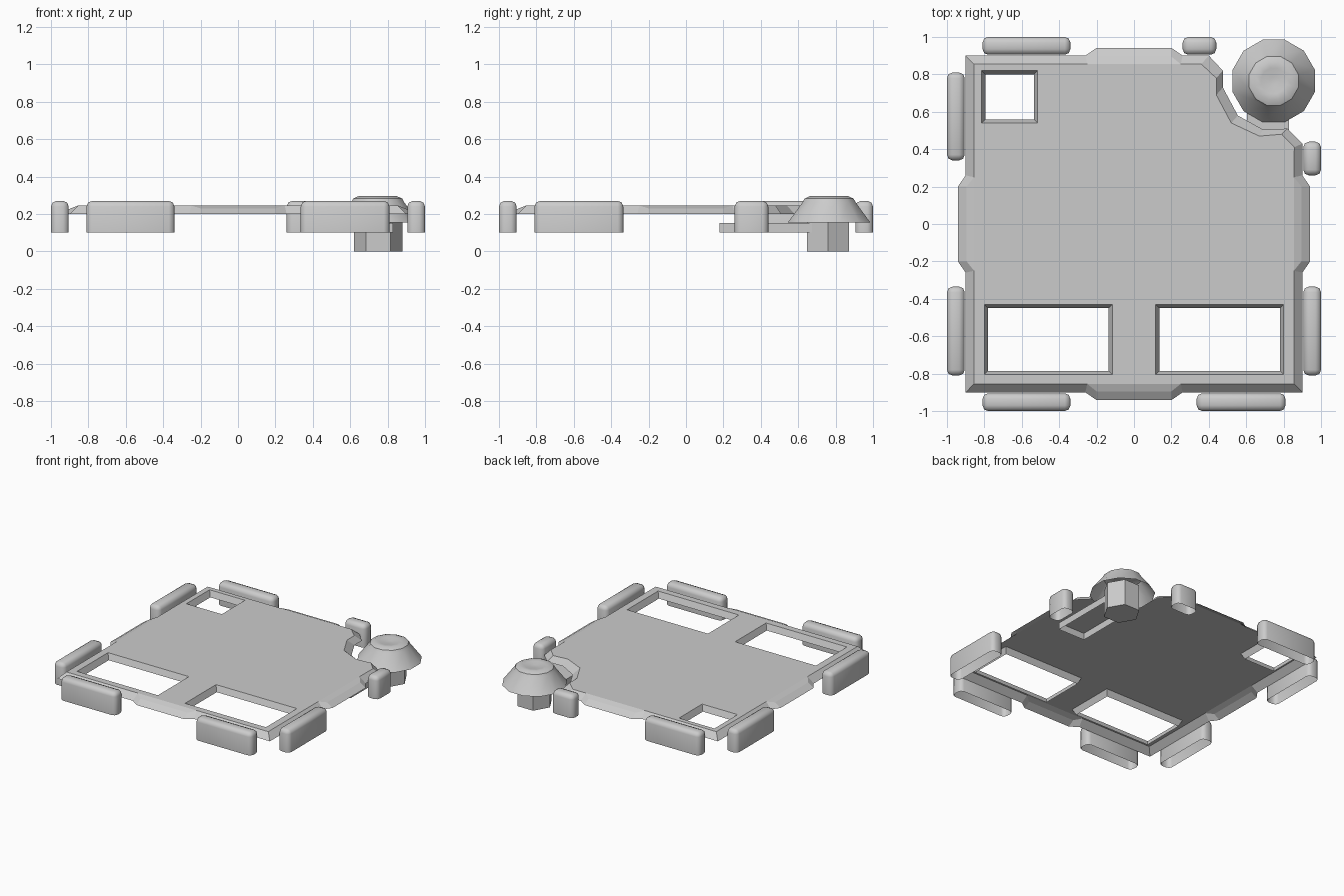
import bpy, bmesh, math

if "Cube" in bpy.data.objects:
    bpy.data.objects.remove(bpy.data.objects["Cube"])


def finish(bm, name, angle=None):
    bmesh.ops.recalc_face_normals(bm, faces=bm.faces)
    me = bpy.data.meshes.new(name)
    bm.to_mesh(me)
    bm.free()
    ob = bpy.data.objects.new(name, me)
    bpy.context.collection.objects.link(ob)
    if angle:
        bpy.ops.object.select_all(action='DESELECT')
        ob.select_set(True)
        bpy.context.view_layer.objects.active = ob
        bpy.ops.object.shade_smooth_by_angle(angle=math.radians(angle))
    return ob


def bridge(bm, a, b):
    n = len(a)
    for i in range(n):
        bm.faces.new((a[i], a[(i + 1) % n], b[(i + 1) % n], b[i]))


def turn(p, k):
    x, y, z = p
    for _ in range(k):
        x, y = -y, x
    return x, y, z


def rect(bm, x0, x1, y0, y1, z):
    return [bm.verts.new(p) for p in ((x0, y0, z), (x1, y0, z), (x1, y1, z), (x0, y1, z))]


# Deck plate: thin shell, sloped rim, tab on each side, notched corner, three windows
TOP, LOW, TAB = 0.245, 0.2, 0.23
side_in = [(-.855, -.855, TOP), (-.25, -.855, TOP), (-.2, -.895, TAB), (.2, -.895, TAB), (.25, -.855, TOP)]
side_out = [(-.9, -.9, LOW), (-.26, -.9, LOW), (-.2, -.942, LOW), (.2, -.942, LOW), (.26, -.9, LOW)]
notch_in = [(.857, .41), (.79, .48), (.67, .47), (.52, .54), (.44, .69), (.44, .78), (.36, .855)]
notch_out = [(.9, .43), (.82, .51), (.69, .505), (.555, .58), (.475, .73), (.475, .82), (.4, .9)]

bm = bmesh.new()
inner, outer, top = [], [], []
for k in range(4):
    pin = [turn(p, k) for p in side_in]
    pout = [turn(p, k) for p in side_out]
    if k == 2:
        pin[:1] = [(x, y, TOP) for x, y in notch_in]
        pout[:1] = [(x, y, LOW) for x, y in notch_out]
    vin = [bm.verts.new(p) for p in pin]
    inner += vin
    outer += [bm.verts.new(p) for p in pout]
    top += vin[:-3] + vin[-1:]
    bm.faces.new(vin[-4:])
bridge(bm, inner, outer)
loops = [top]
for x0, x1, y0, y1 in ((-.8, -.115, -.805, -.43), (.115, .8, -.805, -.43), (-.815, -.515, .54, .82)):
    hole = rect(bm, x0, x1, y0, y1, TOP)
    bridge(bm, hole, rect(bm, x0 + .02, x1 - .02, y0 + .02, y1 - .02, LOW))
    loops.append(hole)
edges = []
for lp in loops:
    for i, v in enumerate(lp):
        w = lp[(i + 1) % len(lp)]
        edges.append(bm.edges.get((v, w)) or bm.edges.new((v, w)))
bmesh.ops.triangle_fill(bm, edges=edges, use_beauty=True, normal=(0, 0, 1))
finish(bm, "deck_plate")

# Rounded bumpers around the sides, open underneath
bumpers = {
    "front_left": (-.81, -.34, -1, -.905), "front_right": (.335, .81, -1, -.905),
    "back_left": (-.81, -.34, .905, 1), "back_right": (.26, .44, .905, 1),
    "left_front": (-1, -.905, -.81, -.335), "left_back": (-1, -.905, .34, .81),
    "right_front": (.905, 1, -.81, -.335), "right_back": (.905, 1, .26, .44),
}
for name, r in bumpers.items():
    bm = bmesh.new()
    lo, hi = rect(bm, *r, .1), rect(bm, *r, .27)
    bridge(bm, lo, hi)
    bm.faces.new(hi)
    bmesh.ops.recalc_face_normals(bm, faces=bm.faces)
    bmesh.ops.bevel(bm, geom=[e for e in bm.edges if max(v.co.z for v in e.verts) > .2],
                    offset=.03, segments=2, profile=.5, affect='EDGES')
    finish(bm, name + "_bumper", 50)


def lathe(name, profile, sides, phase, cx, cy, angle=None, cap=False):
    bm = bmesh.new()
    rings = []
    for r, z in profile:
        rings.append([bm.verts.new((cx + r * math.cos(phase + i * math.tau / sides),
                                    cy + r * math.sin(phase + i * math.tau / sides), z))
                      for i in range(sides)])
    for a, b in zip(rings, rings[1:]):
        bridge(bm, a, b)
    bm.faces.new(rings[-1])
    if cap:
        bm.faces.new(rings[0])
    return finish(bm, name, angle)


# Corner post with flared cap
lathe("corner_post", [(.13, 0), (.13, .2)], 6, 0, .75, .76, cap=True)
lathe("post_cap", [(.228, .155), (.147, .262), (.136, .282), (.105, .296), (.07, .292), (.02, .284)],
      12, math.pi / 12, .747, .765, 35)

# Arm under the deck that carries the post, open underneath
bm = bmesh.new()
lo, hi = rect(bm, .605, .83, .18, .68, .1), rect(bm, .605, .83, .18, .68, .152)
bridge(bm, lo, hi)
bm.faces.new(hi)
finish(bm, "post_arm")
